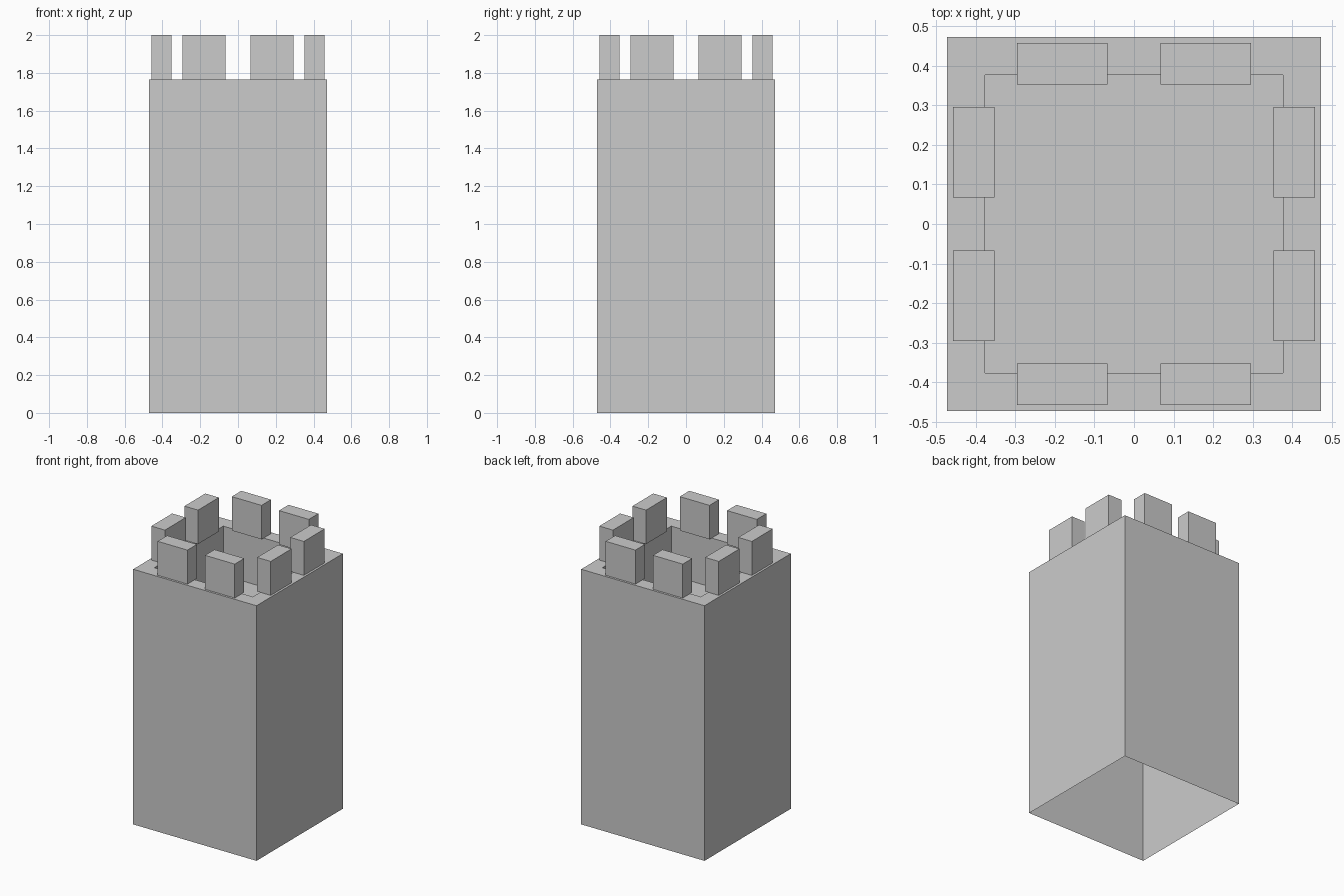
import bpy, bmesh
from mathutils import Matrix, Vector

if "Cube" in bpy.data.objects:
    bpy.data.objects.remove(bpy.data.objects["Cube"])

HALF = 0.472      # half width of the tower
DECK = 1.765      # height of the walkway
TOP = 2.0
RIM = 0.135       # width of the walkway
WELL = 0.34       # depth of the sunken roof


def finish(name, bm):
    mesh = bpy.data.meshes.new(name)
    bm.to_mesh(mesh)
    bm.free()
    obj = bpy.data.objects.new(name, mesh)
    bpy.context.collection.objects.link(obj)
    return obj


def box(bm, lo, hi):
    lo, hi = Vector(lo), Vector(hi)
    size = hi - lo
    mat = Matrix.Translation((lo + hi) / 2) @ Matrix.Diagonal((*size, 1))
    bmesh.ops.create_cube(bm, size=1, matrix=mat)


# Tower shell: open underneath, with a walkway around a sunken roof
bm = bmesh.new()
box(bm, (-HALF, -HALF, 0), (HALF, HALF, DECK))
bm.normal_update()
bottom = [f for f in bm.faces if f.normal.z < -0.5]
bmesh.ops.delete(bm, geom=bottom, context='FACES_ONLY')
roof = next(f for f in bm.faces if f.normal.z > 0.5)
bmesh.ops.inset_individual(bm, faces=[roof], thickness=RIM)
floor = bmesh.ops.extrude_discrete_faces(bm, faces=[roof])["faces"][0]
bmesh.ops.translate(bm, verts=floor.verts, vec=(0, 0, -WELL))
finish("tower", bm)

# Battlements: two blocks on each of the four sides
for i, side in enumerate(("front", "right", "back", "left")):
    bm = bmesh.new()
    for x0, x1 in ((-0.295, -0.067), (0.067, 0.295)):
        box(bm, (x0, -0.457, DECK), (x1, -0.353, TOP))
    bm.transform(Matrix.Rotation(i * 1.5707963, 4, 'Z'))
    finish(f"{side}_battlements", bm)
